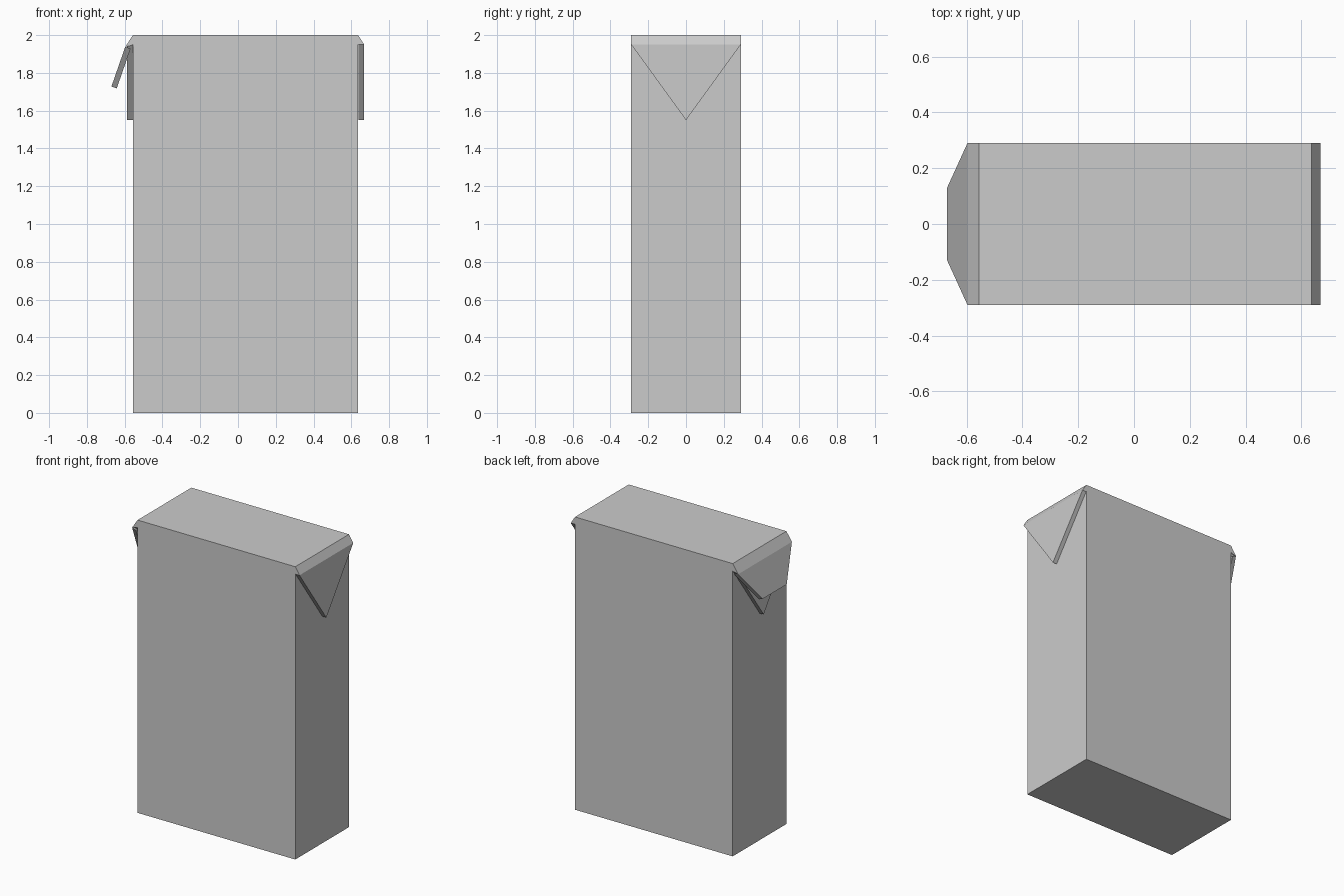
import bpy
import bmesh
from mathutils import Vector

if "Cube" in bpy.data.objects:
    bpy.data.objects.remove(bpy.data.objects["Cube"])

D = 0.29            # half depth of the carton
XL, XR = -0.556, 0.636
T = 0.03            # flap thickness


def prism(name, profile, offset):
    """Closed solid: planar profile extruded along an offset vector."""
    bm = bmesh.new()
    face = bm.faces.new([bm.verts.new(p) for p in profile])
    ext = bmesh.ops.extrude_face_region(bm, geom=[face], use_keep_orig=True)
    verts = [g for g in ext["geom"] if isinstance(g, bmesh.types.BMVert)]
    bmesh.ops.translate(bm, verts=verts, vec=Vector(offset))
    bmesh.ops.recalc_face_normals(bm, faces=bm.faces)
    mesh = bpy.data.meshes.new(name)
    bm.to_mesh(mesh)
    bm.free()
    obj = bpy.data.objects.new(name, mesh)
    bpy.context.collection.objects.link(obj)
    return obj


def fold(name, pts):
    """Sloped fold strip running the full depth, from (x, z) points."""
    return prism(name, [(x, -D, z) for x, z in pts], (0, 2 * D, 0))


def ear(name, x):
    """Upright triangular flap whose inner face lies at x."""
    return prism(name, [(x, -D, 1.95), (x, D, 1.95), (x, 0, 1.55)], (T, 0, 0))


# Carton body
prism("carton_body", [(XL, -D, 0), (XR, -D, 0), (XR, D, 0), (XL, D, 0)], (0, 0, 2))

# Right side: sloped fold and triangular ear
fold("right_fold", [(XR, 2), (0.668, 1.95), (XR, 1.95)])
ear("right_ear", 0.638)

# Left side: ear lying against the body
ear("left_inner_ear", -0.587)

# Left side: sloped fold and lifted flap with a blunt end
fold("left_fold", [(XL, 2), (-0.597, 1.938), (-0.567, 1.945), (XL, 1.95)])
top, tip = (-0.597, 1.938), (-0.67, 1.728)
prism("left_lifted_flap",
      [(top[0], -D, top[1]), (top[0], D, top[1]),
       (tip[0], 0.13, tip[1]), (tip[0], -0.13, tip[1])],
      (0.028, 0, -0.01))
